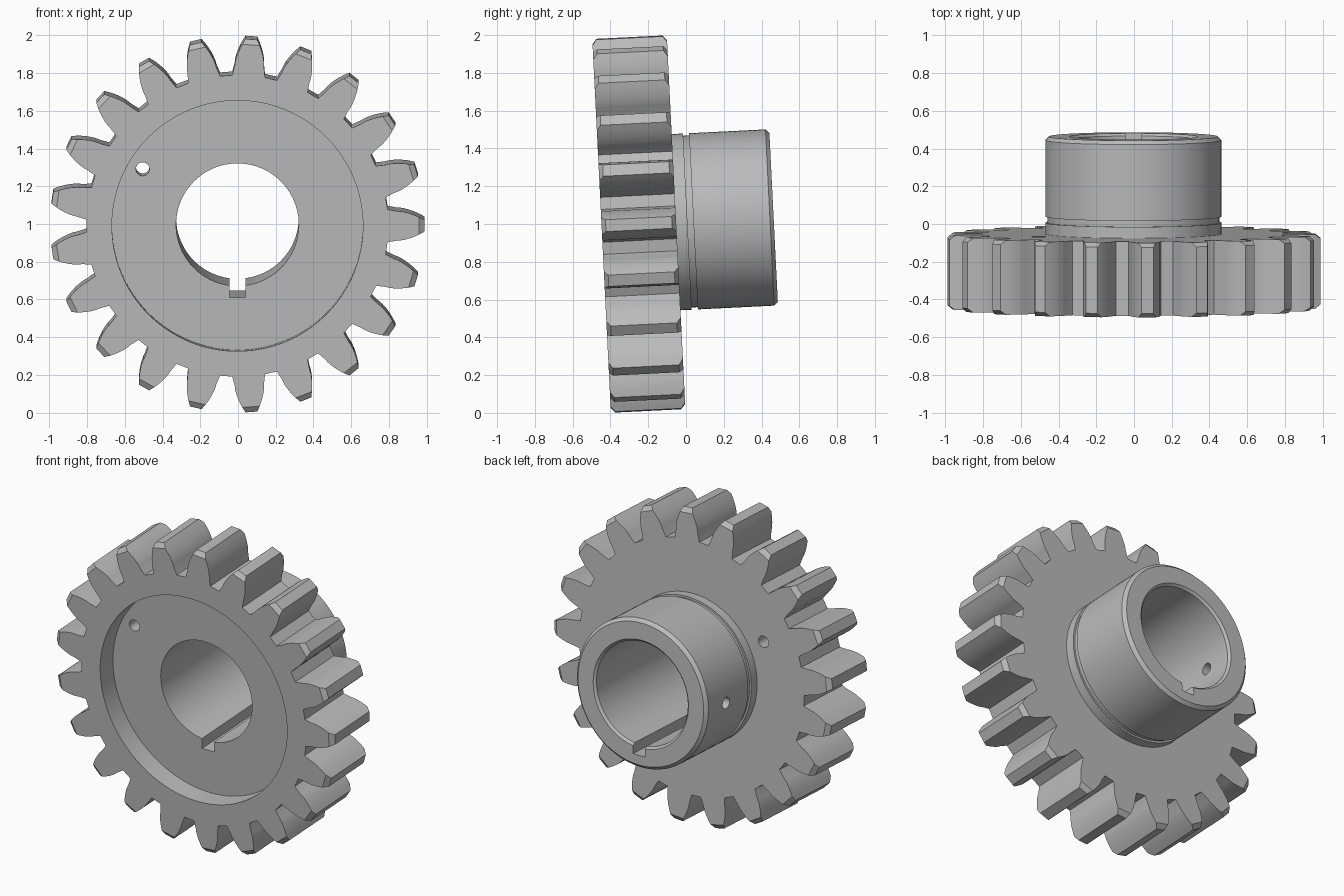
import bpy, bmesh
from math import sin, cos, tan, acos, pi, radians
from mathutils import Matrix

if "Cube" in bpy.data.objects:
    bpy.data.objects.remove(bpy.data.objects["Cube"], do_unlink=True)

# Main dimensions; the gear axis runs along local y, starting at the front face
TEETH, TIP, ROOT, PITCH = 21, 0.9915, 0.80, 0.904
WIDTH, LENGTH = 0.395, 0.912
HUB, BORE, RECESS = 0.467, 0.325, 0.665
CHAMFER, CHAMFER_DEPTH = 0.028, 0.022


def loft(name, rings):
    """Solid through rings of equal point count, capped at both ends."""
    bm = bmesh.new()
    loops = [[bm.verts.new(p) for p in ring] for ring in rings]
    n = len(loops[0])
    for a, b in zip(loops, loops[1:]):
        for i in range(n):
            j = (i + 1) % n
            bm.faces.new((a[i], a[j], b[j], b[i]))
    bm.faces.new(loops[0])
    bm.faces.new(loops[-1])
    bmesh.ops.remove_doubles(bm, verts=bm.verts, dist=1e-5)
    bmesh.ops.recalc_face_normals(bm, faces=bm.faces)
    mesh = bpy.data.meshes.new(name)
    bm.to_mesh(mesh)
    bm.free()
    obj = bpy.data.objects.new(name, mesh)
    bpy.context.collection.objects.link(obj)
    return obj


def circle(y, r, n=96, x=0, z=0):
    return [(x + r * cos(2 * pi * i / n), y, z + r * sin(2 * pi * i / n)) for i in range(n)]


def lathe(name, profile, n=96, x=0, z=0):
    return loft(name, [circle(y, r, n, x, z) for y, r in profile])


def half_angle(r):
    """Half the involute tooth's angle at radius r."""
    def inv(a):
        return tan(a) - a
    pressure = radians(20)
    base = PITCH * cos(pressure)
    return pi / (2 * TEETH) + inv(pressure) - inv(acos(min(1, base / r))) + 0.002


def gear_ring(y, chamfered):
    """Tooth outline; a chamfered outline pulls the tip down its flanks."""
    shoulder = TIP - CHAMFER
    base = PITCH * cos(radians(20))
    flank = [(ROOT, 0.109)]
    for i in range(8):
        r = base + (shoulder - base) * i / 7
        flank.append((r, half_angle(r)))
    top = shoulder if chamfered else TIP
    flank.append((top, half_angle(top)))
    side = [(r, -a) for r, a in flank] + [(r, a) for r, a in reversed(flank)]
    points = []
    for t in range(TEETH):
        mid = 2 * pi * t / TEETH
        points += [(r * cos(mid + a), y, r * sin(mid + a)) for r, a in side]
    return points


# Toothed wheel with chamfered tooth ends
gear = loft("gear_with_hub", [
    gear_ring(0, True), gear_ring(CHAMFER_DEPTH, False),
    gear_ring(WIDTH - CHAMFER_DEPTH, False), gear_ring(WIDTH, True)])

# Hub with relief groove and end chamfer
hub = lathe("hub", [
    (WIDTH - 0.1, HUB), (0.455, HUB), (0.455, HUB - 0.012), (0.487, HUB - 0.012),
    (0.487, HUB), (LENGTH - 0.02, HUB), (LENGTH, HUB - 0.02)])

# Cutters: front recess, bore, keyway, pin hole, set screw hole
recess = lathe("recess_cutter", [(-0.1, RECESS), (0.13, RECESS)], 128)
bore = lathe("bore_cutter", [
    (-0.1, BORE), (LENGTH - 0.014, BORE), (LENGTH + 0.05, BORE + 0.064)])
keyway = loft("keyway_cutter", [
    [(-0.043, y, -0.387), (0.043, y, -0.387), (0.043, y, -0.2), (-0.043, y, -0.2)]
    for y in (-0.1, LENGTH + 0.1)])
pin = lathe("pin_hole_cutter", [(-0.1, 0.036), (WIDTH + 0.1, 0.036)], 32, -0.502, 0.295)
screw = lathe("screw_hole_cutter", [(0.2, 0.036), (0.6, 0.036)], 32)
screw.data.transform(Matrix.Translation((0, 0.71, 0)) @ Matrix.Rotation(radians(90), 4, "Z"))

helpers = [hub, recess, bore, keyway, pin, screw]
for helper in helpers:
    helper.hide_render = True
    mod = gear.modifiers.new(helper.name, "BOOLEAN")
    mod.operation = "UNION" if helper is hub else "DIFFERENCE"
    mod.solver = "EXACT"
    mod.object = helper

# Bake the cuts and drop the helpers
bpy.context.view_layer.update()
baked = bpy.data.meshes.new_from_object(
    gear.evaluated_get(bpy.context.evaluated_depsgraph_get()))
gear.modifiers.clear()
gear.data = baked
for helper in helpers:
    bpy.data.objects.remove(helper, do_unlink=True)

# Steel colour
steel = bpy.data.materials.new("grey_steel")
steel.use_nodes = True
colour = (0.5, 0.5, 0.5, 1)
steel.diffuse_color = colour
steel.node_tree.nodes["Principled BSDF"].inputs["Base Color"].default_value = colour
gear.data.materials.clear()
gear.data.materials.append(steel)
for poly in gear.data.polygons:
    poly.material_index = 0

# Slightly tilted pose
gear.data.transform(Matrix.Translation((-0.003, -0.447, 0.99))
                    @ Matrix.Rotation(radians(2.85), 4, "X"))
bpy.ops.object.select_all(action="DESELECT")
gear.select_set(True)
bpy.context.view_layer.objects.active = gear
bpy.ops.object.shade_smooth_by_angle(angle=radians(25))
